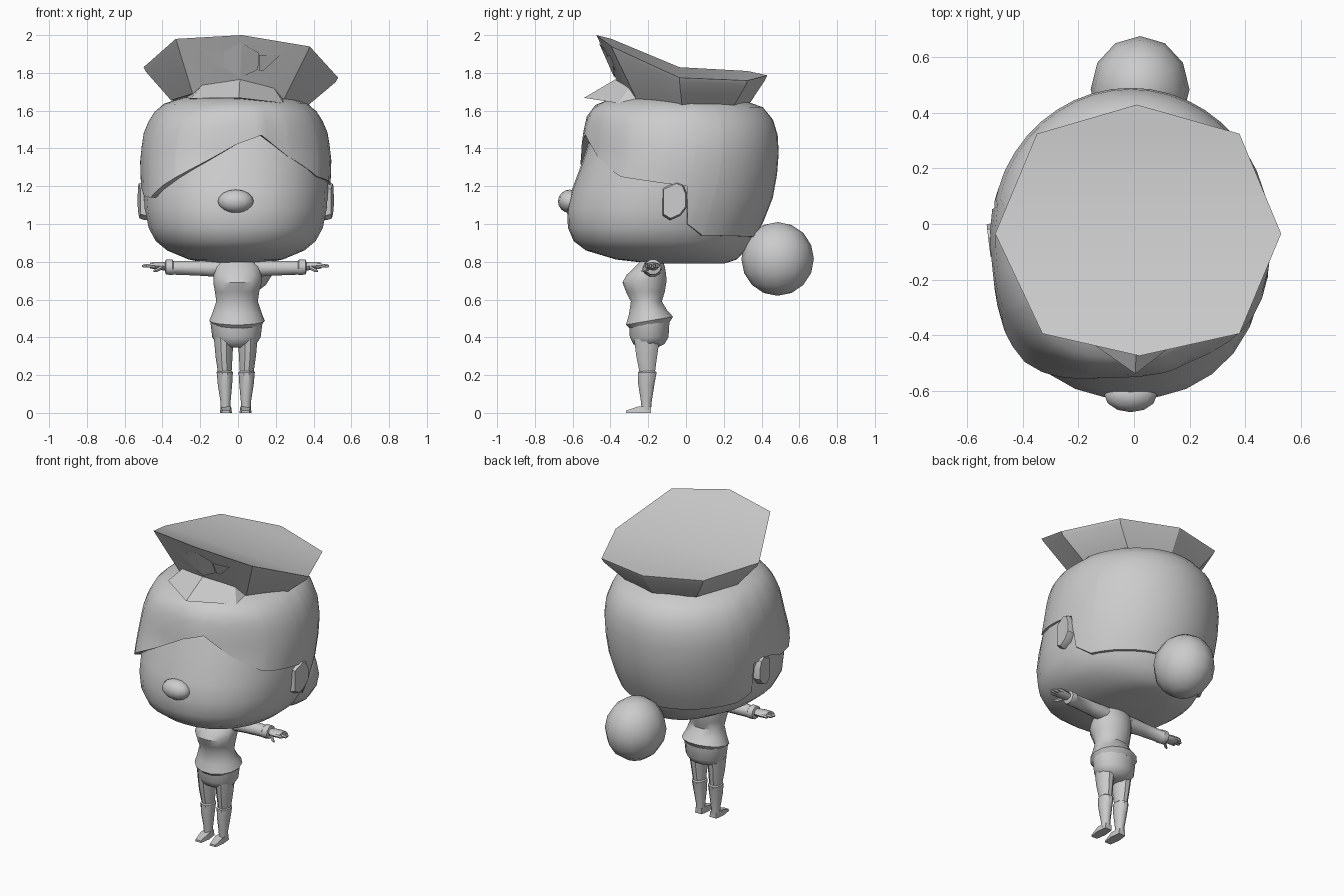
import bpy, bmesh, math
from mathutils import Vector

grey = bpy.data.materials.new("plain_grey")
grey.diffuse_color = (0.6, 0.6, 0.6, 1)


def finish(name, verts, faces, smooth=40):
    me = bpy.data.meshes.new(name)
    me.from_pydata([tuple(v) for v in verts], [], faces)
    bm = bmesh.new()
    bm.from_mesh(me)
    bmesh.ops.recalc_face_normals(bm, faces=bm.faces)
    bm.to_mesh(me)
    bm.free()
    me.materials.append(grey)
    ob = bpy.data.objects.new(name, me)
    bpy.context.collection.objects.link(ob)
    if smooth:
        bpy.ops.object.select_all(action='DESELECT')
        ob.select_set(True)
        bpy.context.view_layer.objects.active = ob
        bpy.ops.object.shade_smooth_by_angle(angle=math.radians(smooth))
    return ob


def skin(name, rings, caps=(True, True), smooth=40):
    """Join equal-length closed rings of points into a surface."""
    n = len(rings[0])
    verts = [p for r in rings for p in r]
    faces = [(i * n + j, i * n + (j + 1) % n, (i + 1) * n + (j + 1) % n, (i + 1) * n + j)
             for i in range(len(rings) - 1) for j in range(n)]
    if caps[0]:
        faces.append(tuple(range(n)))
    if caps[1]:
        faces.append(tuple(range(len(verts) - n, len(verts))))
    return finish(name, verts, faces, smooth)


def upright(name, rows, n=12, smooth=40):
    """Loft of horizontal ellipses: x, y, z, rx, ry, rise towards the back."""
    rings = []
    for cx, cy, z, rx, ry, tilt in rows:
        a = [math.tau * k / n for k in range(n)]
        rings.append([(cx + rx * math.cos(t), cy + ry * math.sin(t), z + tilt * math.sin(t)) for t in a])
    return skin(name, rings, smooth=smooth)


def ellipsoid(name, c, r, seg, rows):
    bm = bmesh.new()
    bmesh.ops.create_uvsphere(bm, u_segments=seg, v_segments=rows, radius=1)
    verts = [(c[0] + v.co.x * r[0], c[1] + v.co.y * r[1], c[2] + v.co.z * r[2]) for v in bm.verts]
    faces = [tuple(v.index for v in f.verts) for f in bm.faces]
    bm.free()
    return finish(name, verts, faces, 60)


def lerp(table, t):
    if t <= table[0][0]:
        return table[0][1:]
    for a, b in zip(table, table[1:]):
        if t <= b[0]:
            f = (t - a[0]) / (b[0] - a[0])
            return [p + (q - p) * f for p, q in zip(a[1:], b[1:])]
    return table[-1][1:]


def skull_point(table, deg, z, scale=1.0):
    """Point of a rounded section; 0 degrees is the front, 90 is +x."""
    hw, yf, yb = lerp(table, z)
    s, c = math.sin(math.radians(deg)), math.cos(math.radians(deg))
    p = 2.2 if c > 0 else 2.0
    r = scale / (abs(s) ** p + abs(c) ** p) ** (1 / p)
    return (-0.012 + hw * r * s, (yf + yb) / 2 - (yb - yf) / 2 * r * c, z)


# Head: height, half width, front, back
head = [(0.79, .14, -.18, .20), (0.812, .25, -.37, .27), (0.86, .365, -.53, .315),
        (0.91, .425, -.595, .345), (0.98, .463, -.625, .38), (1.08, .483, -.63, .43),
        (1.18, .49, -.605, .46), (1.30, .49, -.56, .475), (1.42, .48, -.52, .47),
        (1.54, .44, -.47, .43), (1.60, .37, -.40, .35), (1.64, .25, -.25, .2)]
skin("head", [[skull_point(head, d, row[0]) for d in range(0, 360, 12)] for row in head])

# Hair shell with a swept fringe and a lower edge that follows the ears
hair = [(.90, .445, -.61, .355), (.98, .475, -.64, .395), (1.1, .497, -.645, .45), (1.2, .502, -.615, .475),
        (1.35, .507, -.56, .492), (1.48, .488, -.545, .485), (1.57, .45, -.525, .455),
        (1.63, .40, -.48, .395), (1.67, .28, -.38, .26)]
edge = [(-180, .93), (-140, .94), (-115, .95), (-104, 1.0), (-100, 1.2), (-85, 1.2), (-72, 1.15),
        (-58, 1.14), (-35, 1.25), (-18, 1.33), (0, 1.42), (16, 1.47), (33, 1.36), (58, 1.25),
        (85, 1.215), (98, 1.2), (104, 1.0), (115, .94), (180, .93)]
lift = [(-78, 1), (-42, 1.065), (-8, 1), (16, 1.0), (26, .965), (46, .97), (70, 1)]
angles = sorted(set(range(-180, 180, 8)) | {e[0] for e in edge[1:-1]})

steps = [0, .12, .28, .45, .6, .73, .84, .93, 1]
rings = [[skull_point(head, d, lerp(edge, d)[0], .97) for d in angles]]
for f in steps:
    ring = []
    for d in angles:
        z0 = lerp(edge, d)[0]
        ring.append(skull_point(hair, d, z0 + (1.67 - z0) * f, 1 + (lerp(lift, d)[0] - 1) * (1 - f * f)))
    rings.append(ring)
skin("hair", rings, (False, True), 50)

# Bun and nose
ellipsoid("hair_bun", (.022, .485, .815), (.178, .192, .195), 12, 8)
ellipsoid("nose", (-.012, -.615, 1.12), (.095, .063, .062), 12, 8)

# Ears: flat rounded plates leaning outwards
outline = [(-.125, 1.19), (-.05, 1.225), (-.015, 1.21), (.005, 1.16), (.005, 1.09),
           (-.03, 1.045), (-.085, 1.02), (-.125, 1.045)]
for side, name in ((1, "right_ear"), (-1, "left_ear")):
    mid = Vector((-.06, 1.12))
    rows = []
    for x, grow in ((.44, .9), (.485, 1), (.512, .9)):
        ring = []
        for p in outline:
            q = mid + (Vector(p) - mid) * grow
            ring.append((side * (x + .12 * (q.x + .06)) - .012, q.x, q.y))
        rows.append(ring)
    skin(name, rows, smooth=30)

# Cap: bent eight-sided crown with a thin rim on a narrower band
crown = [(.02, -.475, 2.0), (.38, -.395, 1.94), (.53, -.035, 1.775), (.38, .325, 1.76),
         (.01, .43, 1.787), (-.35, .325, 1.81), (-.50, -.035, 1.83), (-.33, -.395, 1.98)]
band = [(.01, -.34, 1.70), (.24, -.26, 1.655), (.355, -.02, 1.615), (.25, .25, 1.62),
        (0, .335, 1.635), (-.25, .25, 1.65), (-.355, -.02, 1.655), (-.24, -.26, 1.69)]
rim = [(x * .975, y * .975, z - .024) for x, y, z in crown]
faces = []
for k in range(2):
    faces += [(k * 8 + i, k * 8 + (i + 1) % 8, k * 8 + 8 + (i + 1) % 8, k * 8 + 8 + i) for i in range(8)]
faces += [(6, 7, 0, 1, 2), (2, 3, 4, 5, 6), tuple(range(16, 24))]
finish("cap", crown + rim + band, faces, 25)

# Visor: two folded panels meeting in a point
top = [(-.19, -.30, 1.735), (.01, -.375, 1.765), (.19, -.30, 1.72)]
low = [(-.25, -.36, 1.665), (.005, -.54, 1.668), (.24, -.36, 1.64)]
back = [(-.30, -.05, 1.65), (0, -.05, 1.65), (.30, -.05, 1.62)]
finish("cap_visor", top + low + back,
       [(0, 1, 4, 3), (1, 2, 5, 4), (3, 4, 7, 6), (4, 5, 8, 7), (0, 3, 6), (2, 8, 5),
        (0, 6, 7, 1), (1, 7, 8, 2)], 0)


# Cap badge: thin plates on the two front panels, placed across (u) and down (v)
def on_cap(corner, u, v):
    a = Vector(rim[0]).lerp(Vector(rim[corner]), u)
    b = Vector(band[0]).lerp(Vector(band[corner]), u)
    return a.lerp(b, v) + Vector((0, -.007, .002))


half = [(0, .07), (.28, .20), (.32, .52), (0, .74)]
wing = [(.29, .24), (.62, .18), (.42, .52), (.34, .54)]
for name, shape in (("badge", half), ("badge_wing", wing)):
    pts = [on_cap(c, u, v) for c in (1, 7) for u, v in shape]
    finish(name, pts, [(0, 1, 2, 3), (7, 6, 5, 4)], 0)

# Neck, jacket and shorts
upright("neck", [(-.01, -.18, .76, .045, .04, 0), (-.01, -.18, .86, .045, .04, 0)], 10)
upright("jacket", [(-.005, -.19, .46, .125, .105, .02), (-.005, -.193, .488, .147, .128, .022),
                   (-.005, -.20, .53, .130, .105, .01), (-.005, -.21, .59, .110, .084, 0),
                   (-.005, -.215, .64, .117, .105, 0), (-.003, -.22, .69, .128, .119, 0),
                   (-.003, -.21, .73, .127, .108, 0), (-.003, -.19, .775, .122, .08, 0),
                   (-.005, -.18, .812, .085, .055, 0)], 14)
upright("shorts", [(-.008, -.20, .345, .05, .05, 0), (-.008, -.197, .365, .105, .085, 0),
                   (-.008, -.195, .40, .128, .105, 0), (-.008, -.195, .48, .138, .11, 0)], 14)

for s, side in ((1, "right"), (-1, "left")):
    def px(x):
        return -.012 + s * x

    # Leg, boot and pointed shoe
    upright(side + "_leg", [(px(.058), -.205, .21, .036, .042, 0), (px(.062), -.208, .30, .045, .058, 0),
                            (px(.064), -.207, .40, .052, .072, 0)], 10)
    upright(side + "_boot", [(px(.054), -.21, .015, .026, .026, 0), (px(.054), -.21, .06, .027, .03, 0),
                             (px(.057), -.21, .15, .038, .045, 0), (px(.058), -.205, .215, .043, .052, 0),
                             (px(.058), -.205, .222, .036, .042, 0)], 10)
    sole = [(-.024, -.185), (.024, -.185), (.032, -.25), (.022, -.318), (-.022, -.318), (-.032, -.25)]
    skin(side + "_shoe", [[(px(.052 + x), y, 0) for x, y in sole],
                          [(px(.052 + x * .85), y, .035 if y > -.3 else .012) for x, y in sole]], smooth=30)

    # Sleeve with cuff, then hand: distance out, height, radius y, radius z
    def along(name, rows, n=10):
        skin(name, [[(px(x), y + ry * math.cos(math.tau * k / n), z + rz * math.sin(math.tau * k / n))
                     for k in range(n)] for x, y, z, ry, rz in rows])

    along(side + "_sleeve", [(.07, -.18, .762, .052, .046), (.13, -.18, .765, .05, .045),
                             (.20, -.178, .766, .045, .041), (.33, -.175, .768, .041, .038),
                             (.335, -.175, .77, .046, .043), (.37, -.175, .772, .044, .041),
                             (.375, -.175, .772, .03, .026)])
    along(side + "_hand", [(.36, -.175, .775, .026, .022), (.41, -.178, .778, .04, .021),
                           (.44, -.178, .78, .042, .018), (.455, -.178, .78, .036, .014)], 8)
    for i, length in enumerate((.475, .495, .49, .47)):
        y = -.208 + i * .02
        along(side + "_finger", [(.43, y, .78, .010, .012), (length - .01, y, .779, .009, .011),
                                 (length, y, .777, .005, .006)], 6)
    along(side + "_thumb", [(.39, -.20, .77, .014, .013), (.415, -.222, .757, .012, .012),
                            (.435, -.232, .75, .006, .006)], 6)
